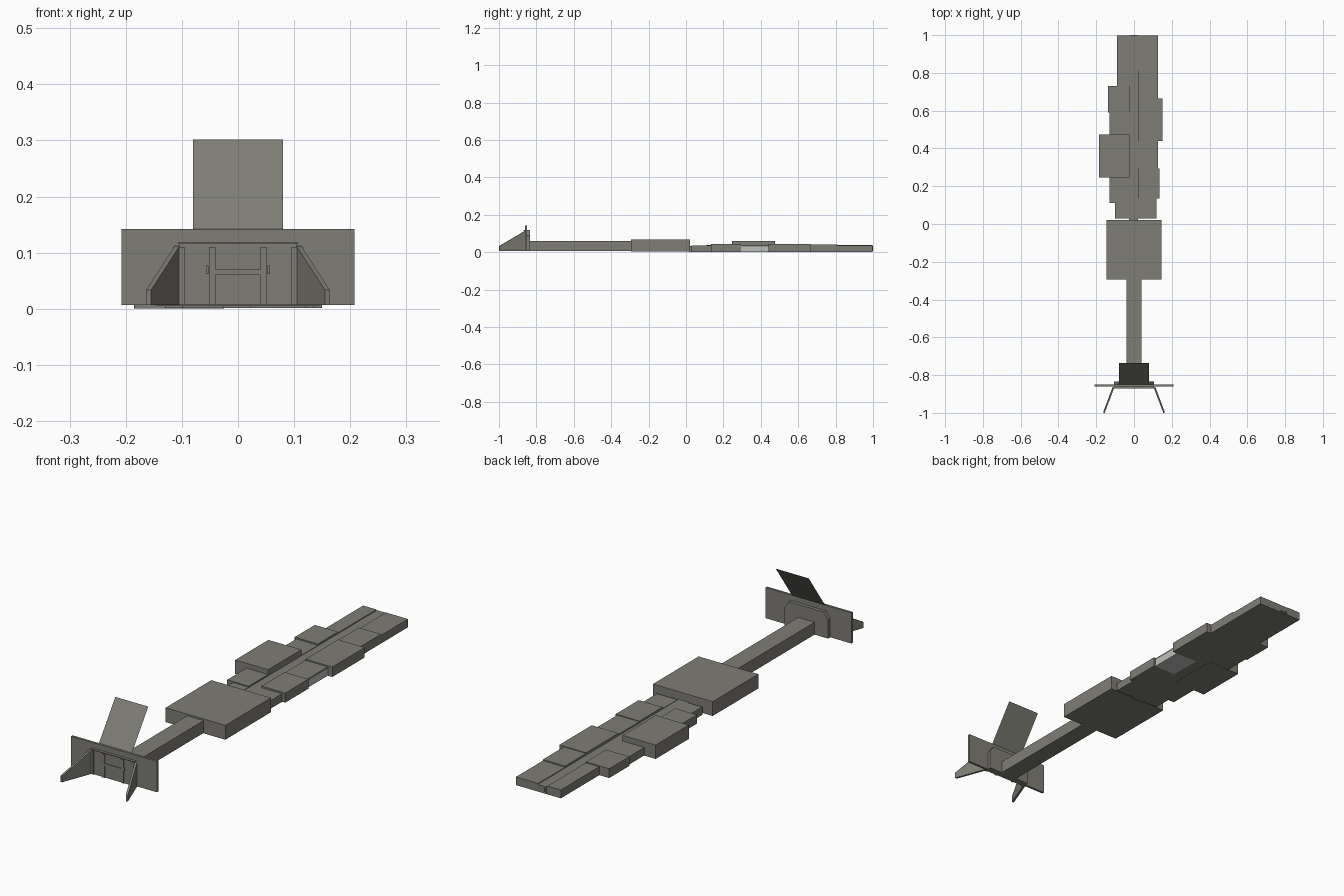
import bpy
import bmesh
from mathutils import Vector

default_cube = bpy.data.objects.get("Cube")
if default_cube:
    bpy.data.objects.remove(default_cube, do_unlink=True)


def make_material(name, colour):
    material = bpy.data.materials.new(name)
    material.use_nodes = True
    material.diffuse_color = colour
    material.node_tree.nodes["Principled BSDF"].inputs["Base Color"].default_value = colour
    return material


olive_grey = make_material("olive grey", (0.21, 0.205, 0.18, 1))
pale_grey = make_material("pale grey", (0.5, 0.52, 0.5, 1))


def finish(name, bm, material):
    bmesh.ops.recalc_face_normals(bm, faces=bm.faces)
    mesh = bpy.data.meshes.new(name)
    bm.to_mesh(mesh)
    bm.free()
    mesh.materials.append(material)
    part = bpy.data.objects.new(name, mesh)
    bpy.context.collection.objects.link(part)
    return part


def prism(name, profile, offset, material=olive_grey):
    """Flat outline pushed along an offset to make a solid."""
    bm = bmesh.new()
    face = bm.faces.new([bm.verts.new(point) for point in profile])
    pushed = bmesh.ops.extrude_face_region(bm, geom=[face])["geom"]
    moved = [item for item in pushed if isinstance(item, bmesh.types.BMVert)]
    bmesh.ops.translate(bm, verts=moved, vec=Vector(offset))
    return finish(name, bm, material)


def box(name, x, y, z, material=olive_grey):
    outline = [(x[0], y[0], z[0]), (x[1], y[0], z[0]),
               (x[1], y[1], z[0]), (x[0], y[1], z[0])]
    return prism(name, outline, (0, 0, z[1] - z[0]), material)


# Front plate, with a chamfered backing panel and a front panel
floor = 0.007
box("front_plate", (-0.208, 0.208), (-0.86, -0.85), (floor, 0.142))
back_y = -0.85
prism("backing_panel",
      [(-0.105, back_y, floor), (0.105, back_y, floor), (0.105, back_y, 0.09),
       (0.085, back_y, 0.118), (-0.085, back_y, 0.118), (-0.105, back_y, 0.09)],
      (0, 0.015, 0))
box("front_panel", (-0.105, 0.105), (-0.865, -0.86), (floor, 0.115))
box("panel_lip", (-0.107, 0.107), (-0.872, -0.86), (0.115, 0.118))
box("panel_crossbar", (-0.04, 0.04), (-0.869, -0.865), (0.06, 0.07))

# Mirrored ribs, latches and splayed fins
for side, s in (("left", 1), ("right", -1)):
    box(side + "_inner_rib", (s * 0.04, s * 0.052), (-0.869, -0.865), (floor, 0.11))
    box(side + "_outer_rib", (s * 0.095, s * 0.105), (-0.869, -0.865), (floor, 0.11))
    box(side + "_latch", (s * 0.053, s * 0.057), (-0.869, -0.865), (0.062, 0.077))
    prism(side + "_fin",
          [(s * 0.104, -0.865, floor), (s * 0.155, -1, floor),
           (s * 0.155, -1, 0.033), (s * 0.104, -0.865, 0.112)],
          (s * 0.009, 0.002, 0))

# Thin tilted flap rising from the plate
bm = bmesh.new()
bm.faces.new([bm.verts.new(p) for p in (
    (-0.08, -0.855, 0.135), (0.08, -0.855, 0.135),
    (0.08, -0.737, 0.302), (-0.08, -0.737, 0.302))])
finish("tilted_flap", bm, olive_grey)

# Long beam and the middle box
box("beam", (-0.04, 0.04), (-0.84, -0.29), (floor, 0.061))
box("middle_box", (-0.145, 0.145), (-0.295, 0.022), (0.005, 0.068))

# Rear body: a low spine flanked by stepped blocks
base = 0.001
box("spine", (-0.027, 0.022), (0.02, 0.997), (base, 0.034))
left_blocks = [
    (0.12, 0.03, 0.135, 0.036),
    (0.135, 0.135, 0.295, 0.043),
    (0.128, 0.44, 0.665, 0.04),
    (0.15, 0.44, 0.665, 0.045),
    (0.128, 0.665, 0.81, 0.042),
    (0.128, 0.81, 0.997, 0.037),
]
for width, start, end, top in left_blocks:
    box("left_block", (0.02, width), (start, end), (base, top))
right_blocks = [
    (0.10, 0.03, 0.11, 0.036),
    (0.13, 0.11, 0.245, 0.04),
    (0.13, 0.475, 0.59, 0.036),
    (0.138, 0.59, 0.73, 0.042),
    (0.09, 0.73, 0.997, 0.038),
]
for width, start, end, top in right_blocks:
    box("right_block", (-width, -0.025), (start, end), (base, top))
box("raised_block", (-0.185, -0.025), (0.245, 0.475), (0, 0.061))

# Pale block under a capping slab
box("pale_block", (0.02, 0.128), (0.295, 0.44), (base, 0.032), pale_grey)
box("pale_block_cap", (0.02, 0.128), (0.295, 0.44), (0.032, 0.04))

# Small fitting on the rear end
box("rear_fitting", (-0.02, 0.02), (0.995, 1), (0.006, 0.034))
for x in (-0.014, 0.006):
    box("rear_stud", (x, x + 0.008), (0.997, 1.001), (0.012, 0.028))
